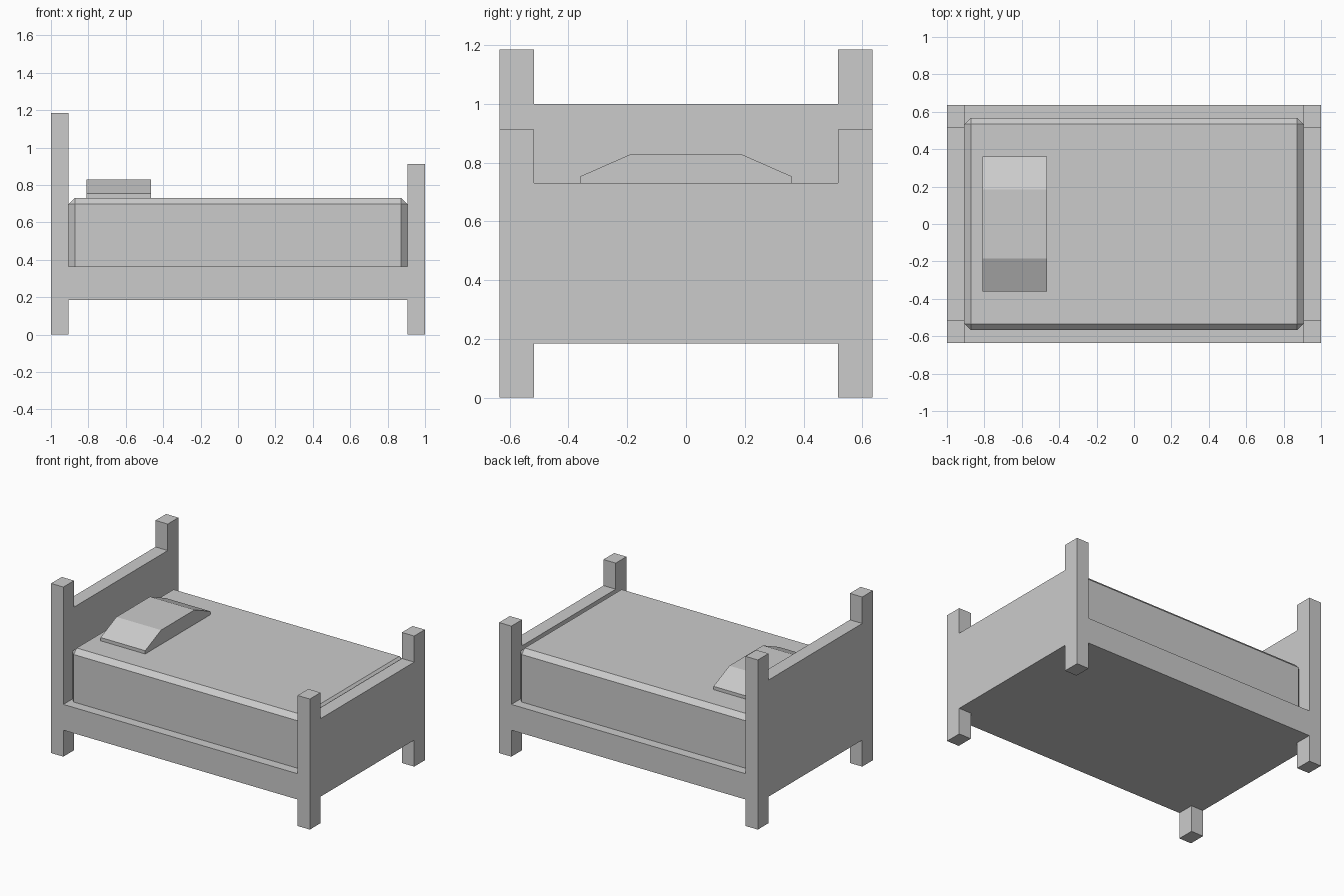
import bpy, bmesh

if "Cube" in bpy.data.objects:
    bpy.data.objects.remove(bpy.data.objects["Cube"])

def extrude_x(name, half, x0, x1):
    """Mirror a half profile (y >= 0, bottom to top) and extrude it along x."""
    pts = half + [(-y, z) for y, z in reversed(half)]
    bm = bmesh.new()
    face = bm.faces.new([bm.verts.new((x0, y, z)) for y, z in pts])
    new = bmesh.ops.extrude_face_region(bm, geom=[face])["geom"]
    bmesh.ops.translate(bm, vec=(x1 - x0, 0, 0),
                        verts=[g for g in new if isinstance(g, bmesh.types.BMVert)])
    bmesh.ops.recalc_face_normals(bm, faces=bm.faces)
    return finish(name, bm)

def finish(name, bm):
    mesh = bpy.data.meshes.new(name)
    bm.to_mesh(mesh)
    bm.free()
    obj = bpy.data.objects.new(name, mesh)
    bpy.context.collection.objects.link(obj)
    return obj

W, INNER, X = 0.635, 0.517, 0.905   # half width, post inner face, board inner face
BASE, RAIL, TOP = 0.185, 0.365, 0.73

# Headboard and footboard, each with two posts and legs
def board(name, x0, x1, board_top, post_top):
    extrude_x(name, [(INNER, BASE), (INNER, 0), (W, 0), (W, post_top),
                     (INNER, post_top), (INNER, board_top)], x0, x1)

board("headboard", -1, -X, 1.0, 1.185)
board("footboard", X, 1, TOP, 0.912)

# Bed base with side rails
extrude_x("bed_base", [(W, BASE), (W, RAIL)], -X, X)

# Mattress with chamfered top and corners
mattress = extrude_x("mattress", [(0.568, RAIL), (0.568, TOP)], -X, X)
bm = bmesh.new()
bm.from_mesh(mattress.data)
edges = [e for e in bm.edges if max(v.co.z for v in e.verts) > RAIL + 0.1]
bmesh.ops.bevel(bm, geom=edges, offset=0.033, offset_type='OFFSET',
                segments=1, profile=0.5, affect='EDGES')
bm.to_mesh(mattress.data)
bm.free()

# Pillow with sloping ends
extrude_x("pillow", [(0.36, TOP), (0.36, 0.753), (0.185, 0.83)], -0.81, -0.465)
